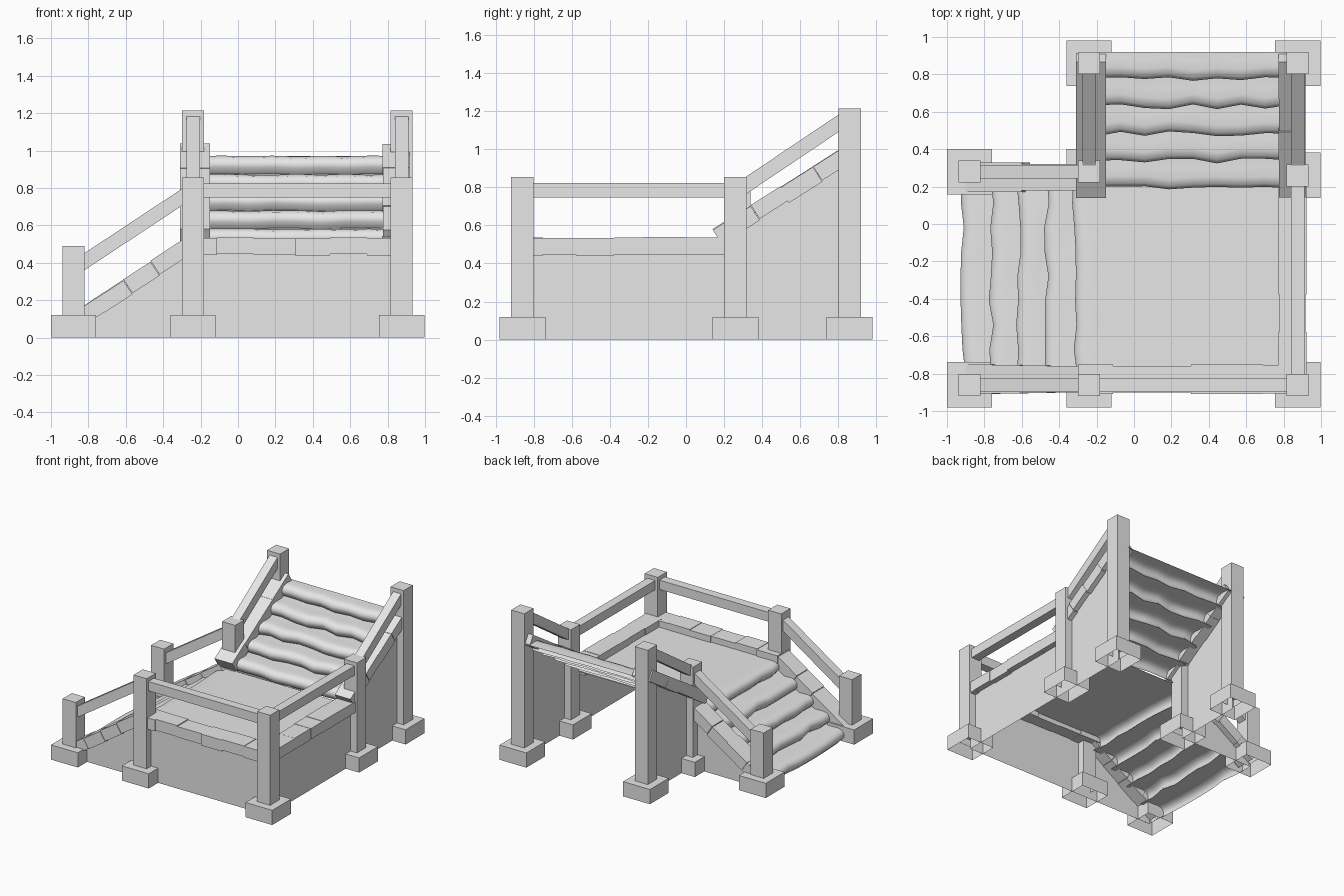
import bpy, bmesh, math, random
from mathutils import Vector, Matrix

if "Cube" in bpy.data.objects:
    bpy.data.objects.remove(bpy.data.objects["Cube"], do_unlink=True)

random.seed(4)
stone = bpy.data.materials.new("plain_grey")
stone.use_nodes = True
GREY = (0.8, 0.8, 0.8, 1)
stone.diffuse_color = GREY
stone.node_tree.nodes["Principled BSDF"].inputs["Base Color"].default_value = GREY

X_LOW, X_MID, X_FAR = -0.88, -0.24, 0.875
Y_FRONT, Y_MID, Y_BACK = -0.86, 0.27, 0.86
FLOOR = 0.48


def finish(name, bm):
    mesh = bpy.data.meshes.new(name)
    bm.to_mesh(mesh)
    bm.free()
    mesh.materials.append(stone)
    obj = bpy.data.objects.new(name, mesh)
    bpy.context.collection.objects.link(obj)
    return obj


def add_beam(bm, p, q, width, height):
    """Box running from p to q, thickness square to its direction."""
    p, q = Vector(p), Vector(q)
    d = q - p
    side = Vector((0, 0, 1)).cross(d).normalized()
    up = d.normalized().cross(side)
    m = Matrix((d, side * width, up * height)).transposed().to_4x4()
    m.translation = (p + q) / 2
    bmesh.ops.create_cube(bm, size=1, matrix=m)


def beam(name, p, q, width=0.072, height=0.076):
    bm = bmesh.new()
    add_beam(bm, p, q, width, height)
    finish(name, bm)


def open_box(name, x, y, z0, z1, size):
    """Upright block without an underside."""
    bm = bmesh.new()
    m = Matrix.Translation((x, y, (z0 + z1) / 2)) @ Matrix.Diagonal((size, size, z1 - z0, 1))
    bmesh.ops.create_cube(bm, size=1, matrix=m)
    bm.normal_update()
    under = [f for f in bm.faces if f.normal.z < -0.9]
    bmesh.ops.delete(bm, geom=under, context='FACES')
    finish(name, bm)


def sheet(name, points):
    bm = bmesh.new()
    bm.faces.new([bm.verts.new(p) for p in points])
    finish(name, bm)


def stone_row(name, p, q, count, width=0.15, height=0.09):
    """Row of slightly uneven kerb stones."""
    p, q = Vector(p), Vector(q)
    cuts = [0] + [(i + random.uniform(-0.15, 0.15)) / count for i in range(1, count)] + [1]
    bm = bmesh.new()
    for a, b in zip(cuts, cuts[1:]):
        lift = Vector((0, 0, random.uniform(-0.006, 0.006)))
        add_beam(bm, p.lerp(q, a) + lift, p.lerp(q, b) + lift,
                 width + random.uniform(-0.012, 0.012), height + random.uniform(-0.004, 0.004))
    finish(name, bm)


def stairs(name, place, steps, start, pitch, first_top, rise, lo, hi, columns=9):
    """One continuous sheet of rounded, worn steps."""
    profile = [(0.03, -0.095), (0.0, -0.062), (0.0, -0.035),
               (0.016, -0.01), (0.055, 0.0), (0.105, -0.002)]
    bm = bmesh.new()
    rows = []
    for s in range(steps):
        wave = [random.uniform(-0.014, 0.014) for _ in range(columns)]
        for run, dz in profile:
            row = []
            for c in range(columns):
                across = lo + (hi - lo) * c / (columns - 1)
                z = first_top + s * rise + dz + wave[c] * 0.25
                row.append(bm.verts.new(place(start + s * pitch + run + wave[c], across, max(z, 0))))
            rows.append(row)
    top = first_top + (steps - 1) * rise
    rows.append([bm.verts.new(place(start + steps * pitch, lo + (hi - lo) * c / (columns - 1), top))
                 for c in range(columns)])
    for r0, r1 in zip(rows, rows[1:]):
        for c in range(columns - 1):
            bm.faces.new((r0[c], r0[c + 1], r1[c + 1], r1[c]))
    bm.normal_update()
    if sum(f.normal.z for f in bm.faces) < 0:
        bmesh.ops.reverse_faces(bm, faces=bm.faces[:])
    obj = finish(name, bm)
    for poly in obj.data.polygons:
        poly.use_smooth = True
    obj.data.set_sharp_from_angle(angle=math.radians(65))


# Posts on square footings
posts = {
    "low_front": (X_LOW, Y_FRONT, 0.49), "low_back": (X_LOW, 0.28, 0.49),
    "landing_front": (X_MID, Y_FRONT, 0.855), "landing_corner": (X_FAR, Y_FRONT, 0.855),
    "landing_inner": (X_MID, 0.28, 0.855), "landing_side": (X_FAR, 0.26, 0.855),
    "top_inner": (X_MID, Y_BACK, 1.215), "top_side": (X_FAR, Y_BACK, 1.215),
}
for label, (x, y, top) in posts.items():
    open_box(label + "_post", x, y, 0.06, top, 0.118)
    open_box(label + "_footing", x, y, 0, 0.12, 0.242)

# Landing handrails
beam("front_handrail", (X_MID, Y_FRONT, 0.786), (X_FAR, Y_FRONT, 0.786))
beam("side_handrail", (X_FAR, Y_FRONT, 0.786), (X_FAR, 0.26, 0.786))
stone_row("front_kerb", (-0.3, -0.83, 0.488), (0.92, -0.83, 0.488), 6)
stone_row("side_kerb", (0.847, -0.8, 0.488), (0.847, 0.2, 0.488), 5)

# Lower flight sides: handrail, sloping kerb, wall
for label, y, inset in (("front", Y_FRONT, 0.03), ("back", 0.28, -0.03)):
    beam("lower_" + label + "_handrail", (X_LOW, y, 0.367), (X_MID, y, 0.79))
    stone_row("lower_" + label + "_kerb", (-0.9, y + inset, 0.07), (-0.27, y + inset, 0.482), 4)
sheet("lower_back_wall", [(X_LOW, 0.28, 0), (X_MID, 0.28, 0), (X_MID, 0.28, 0.46),
                          (X_LOW, 0.28, 0.06)])
sheet("front_wall", [(X_LOW, Y_FRONT, 0), (X_FAR, Y_FRONT, 0), (X_FAR, Y_FRONT, 0.46),
                     (X_MID, Y_FRONT, 0.46), (X_LOW, Y_FRONT, 0.06)])

# Upper flight sides: handrail, sloping kerb
for label, x, inset in (("inner", X_MID, 0.01), ("side", X_FAR, -0.03)):
    beam("upper_" + label + "_handrail", (x, 0.26, 0.773), (x, Y_BACK, 1.176))
    stone_row("upper_" + label + "_kerb", (x + inset, 0.165, 0.539), (x + inset, 0.89, 1.0), 4)

# Upper flight walls
sheet("side_wall", [(X_FAR, Y_FRONT, 0), (X_FAR, Y_BACK, 0), (X_FAR, Y_BACK, 0.96),
                    (X_FAR, 0.2, 0.54), (X_FAR, 0.12, 0.46), (X_FAR, Y_FRONT, 0.46)])
sheet("inner_wall", [(X_MID, Y_MID, 0), (X_MID, Y_BACK, 0), (X_MID, Y_BACK, 0.96),
                     (X_MID, Y_MID, 0.58)])

# Landing floor and the two flights
sheet("landing_floor", [(-0.17, Y_FRONT, FLOOR), (X_FAR, Y_FRONT, FLOOR),
                        (X_FAR, 0.225, FLOOR), (-0.17, 0.225, FLOOR)])
stairs("lower_steps", lambda r, a, z: (r, a, z), 5, -0.915, 0.149, 0.096, 0.096, -0.8, 0.24)
stairs("upper_steps", lambda r, a, z: (a, r, z), 5, 0.19, 0.146, 0.58, 0.0975, -0.2, 0.83)
